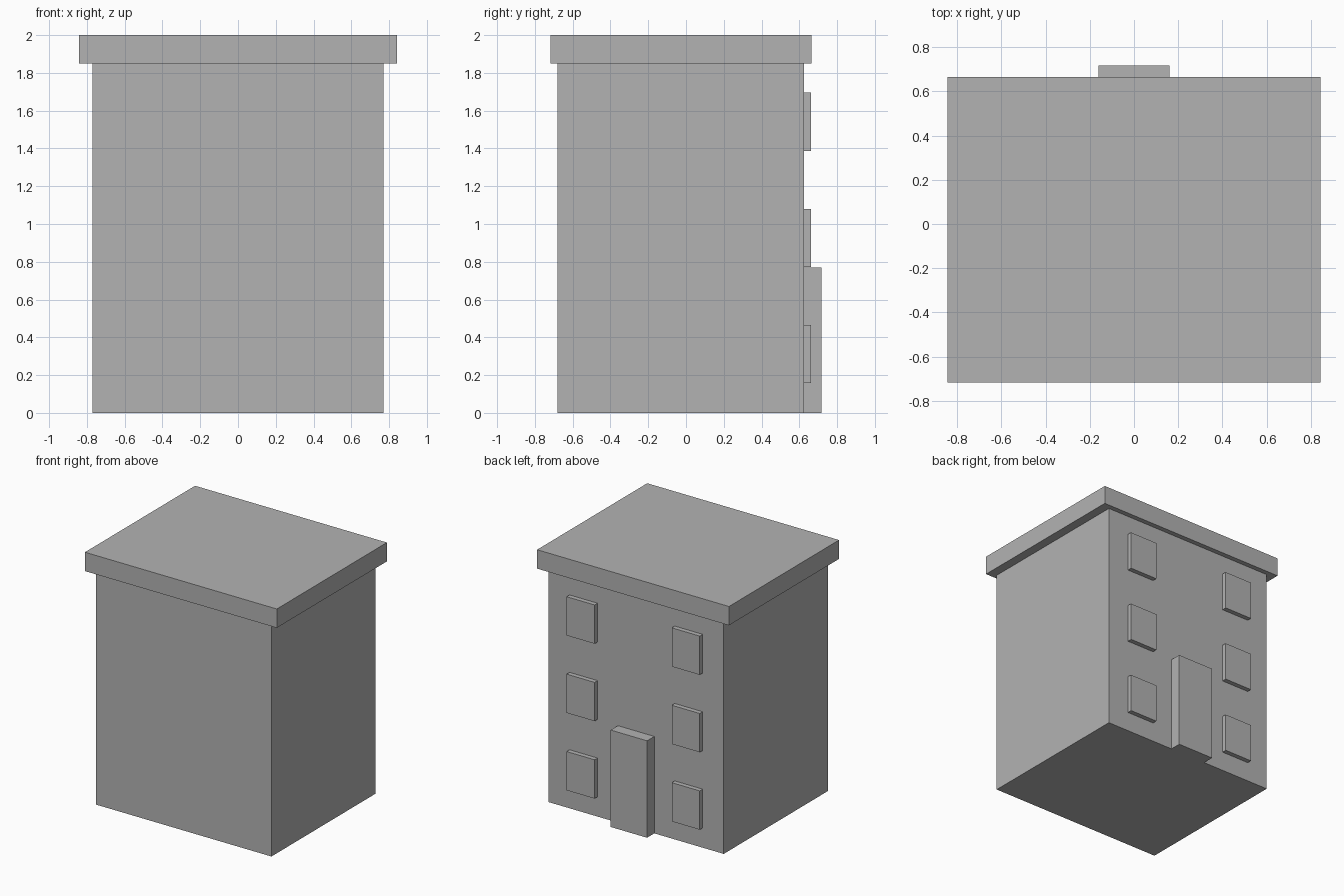
import bpy
import bmesh
from mathutils import Vector

default_cube = bpy.data.objects.get("Cube")
if default_cube:
    bpy.data.objects.remove(default_cube, do_unlink=True)

# Single flat material
GREY = (0.45, 0.45, 0.45, 1.0)
grey = bpy.data.materials.new("plain_grey")
grey.use_nodes = True
grey.diffuse_color = GREY
grey.node_tree.nodes["Principled BSDF"].inputs["Base Color"].default_value = GREY


def box(name, low, high):
    """Axis-aligned box between two corners."""
    low, high = Vector(low), Vector(high)
    centre, size = (low + high) / 2, high - low
    bm = bmesh.new()
    bmesh.ops.create_cube(bm, size=1)
    bmesh.ops.scale(bm, vec=size, verts=bm.verts)
    mesh = bpy.data.meshes.new(name)
    bm.to_mesh(mesh)
    bm.free()
    mesh.materials.append(grey)
    obj = bpy.data.objects.new(name, mesh)
    obj.location = centre
    bpy.context.collection.objects.link(obj)
    return obj


WALL_BACK = 0.626
EAVES = 1.85

# Main block and overhanging roof slab
box("building_body", (-0.77, -0.68, 0), (0.77, WALL_BACK, EAVES))
box("roof_slab", (-0.843, -0.717, EAVES), (0.843, 0.665, 2))

# Door on the back wall
box("door", (-0.16, WALL_BACK, 0), (0.16, 0.717, 0.77))

# Two columns of raised windows, one pair per storey
for storey in range(3):
    sill = 0.157 + storey * 0.615
    for side, x in (("left", 0.462), ("right", -0.462)):
        box(f"window_{side}_{storey + 1}",
            (x - 0.123, WALL_BACK, sill),
            (x + 0.123, 0.663, sill + 0.308))
